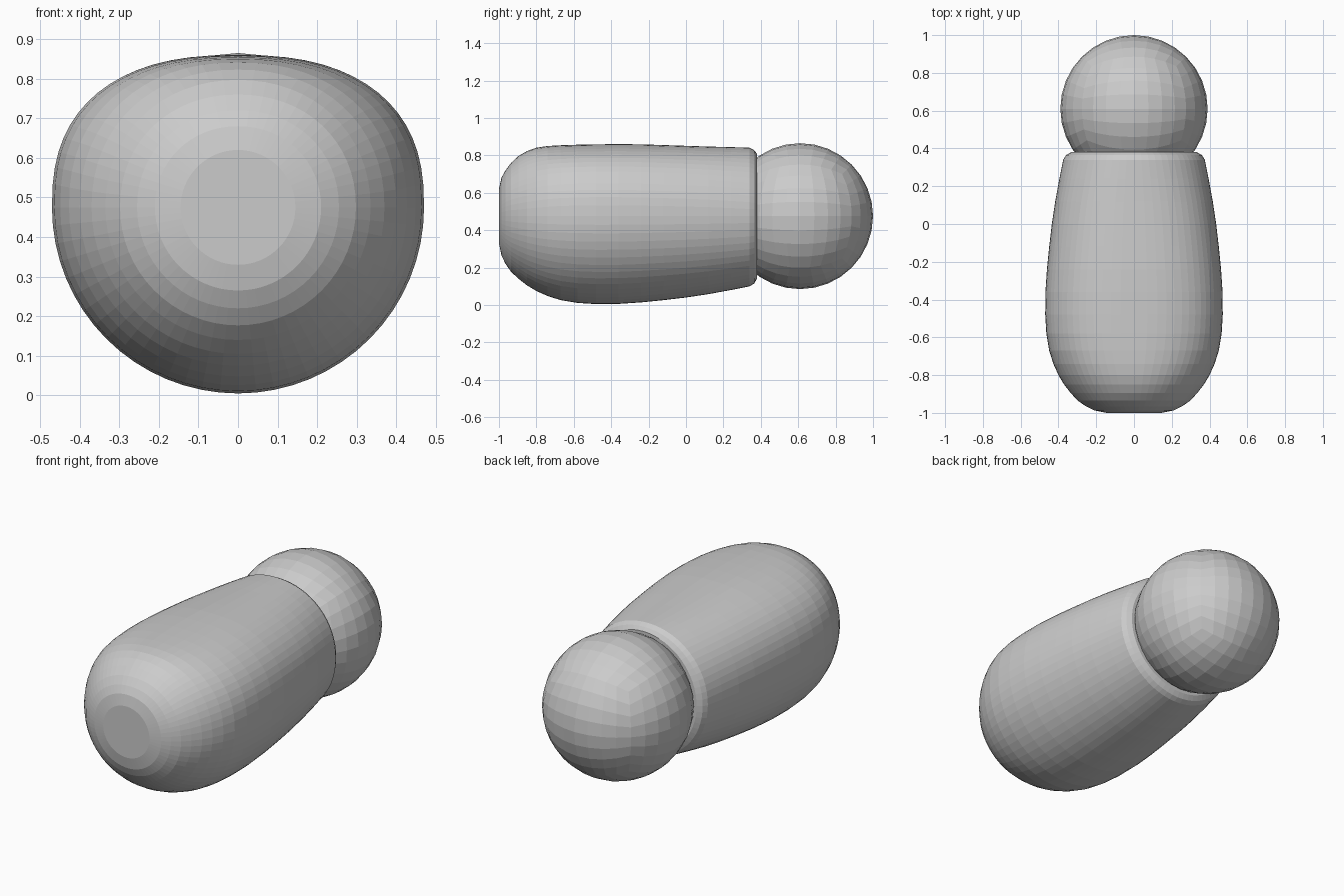
import bpy, bmesh, math
from mathutils import Vector

cube = bpy.data.objects.get("Cube")
if cube:
    bpy.data.objects.remove(cube, do_unlink=True)

AXIS_Z = 0.475
SIDES = 64


def add_object(name, bm):
    bmesh.ops.recalc_face_normals(bm, faces=bm.faces)
    mesh = bpy.data.meshes.new(name)
    bm.to_mesh(mesh)
    bm.free()
    obj = bpy.data.objects.new(name, mesh)
    bpy.context.collection.objects.link(obj)
    return obj


def body_ring(bm, y, radius, top):
    # round below the axis, squared off above it where the top is flattened
    power = 2 / (2 + 2.5 * max(0, 1 - top / radius))
    ring = []
    for i in range(SIDES):
        a = math.tau * i / SIDES
        c, s = math.cos(a), math.sin(a)
        if s > 0:
            x = math.copysign(abs(c) ** power, c) * radius
            z = s ** power * top
        else:
            x, z = c * radius, s * radius
        ring.append(bm.verts.new((x, y, AXIS_Z + z)))
    return ring


# Body: stations of (y, radius, height of the top above the axis)
stations = [
    (-1.0, 0.145, 0.145), (-0.987, 0.21, 0.205), (-0.965, 0.255, 0.245),
    (-0.935, 0.298, 0.285), (-0.895, 0.335, 0.322), (-0.85, 0.37, 0.348),
    (-0.8, 0.4, 0.366), (-0.74, 0.427, 0.375), (-0.67, 0.449, 0.379),
    (-0.58, 0.464, 0.382), (-0.48, 0.47, 0.384), (-0.36, 0.469, 0.385),
    (-0.24, 0.461, 0.384), (-0.12, 0.449, 0.38), (0.0, 0.435, 0.376),
    (0.12, 0.417, 0.372), (0.24, 0.395, 0.369), (0.34, 0.375, 0.366),
    (0.365, 0.36, 0.352), (0.38, 0.333, 0.333),
]
bm = bmesh.new()
rings = [body_ring(bm, *s) for s in stations]
for a, b in zip(rings, rings[1:]):
    for i in range(SIDES):
        j = (i + 1) % SIDES
        bm.faces.new((a[i], a[j], b[j], b[i]))
bm.faces.new(rings[0])
bm.faces.new(rings[-1])
add_object("body", bm)

# Head: a subdivided cube rounded into a ball
bm = bmesh.new()
bmesh.ops.create_cube(bm, size=2)
bmesh.ops.subdivide_edges(bm, edges=bm.edges[:], cuts=7, use_grid_fill=True)
for v in bm.verts:
    spread = Vector([math.tan(c * math.pi / 4) for c in v.co])
    v.co = spread.normalized() * 0.39
head = add_object("head", bm)
head.location = (0, 0.61, AXIS_Z)
